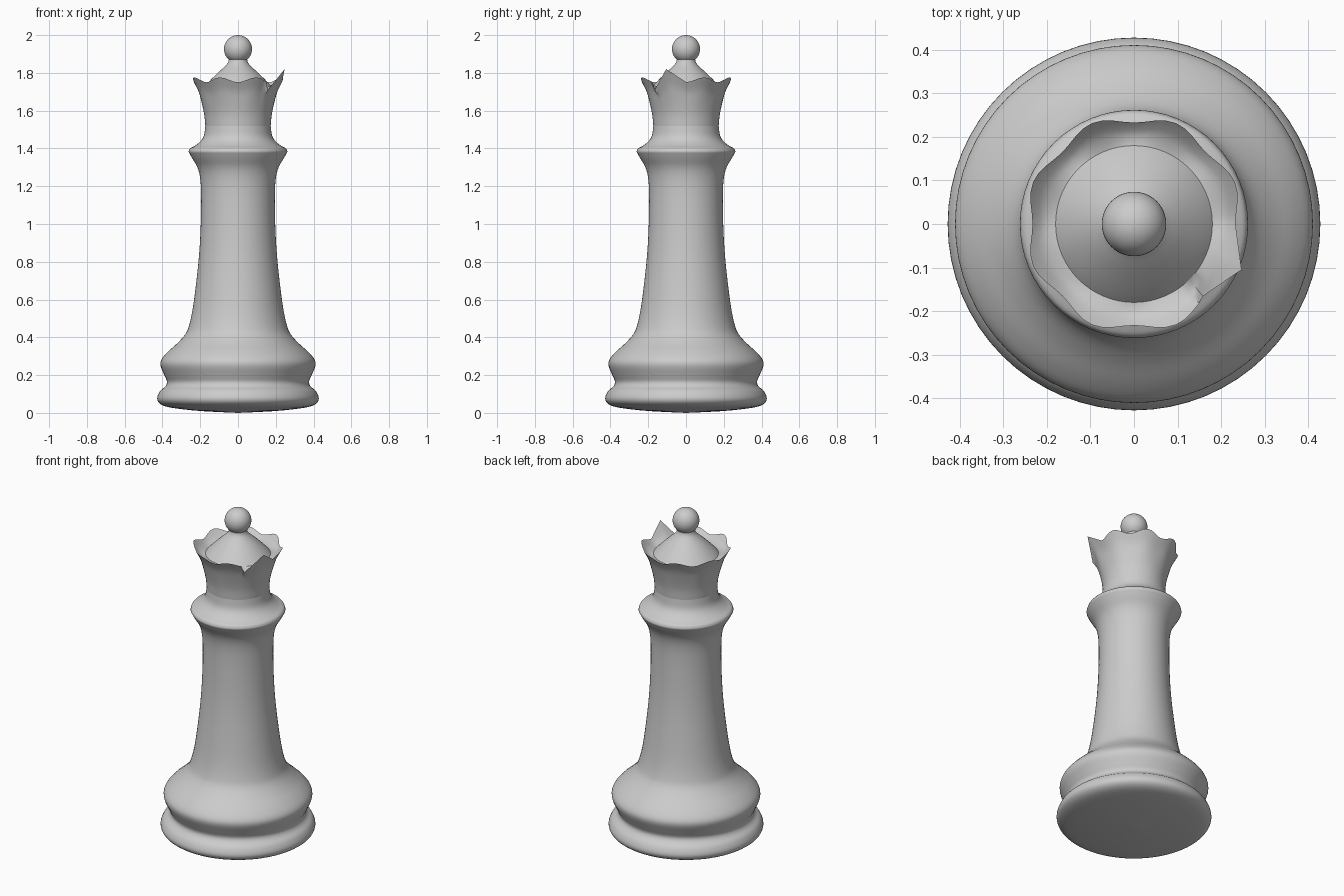
import bpy, bmesh
from math import sin, cos, pi, radians
from mathutils import Vector

if "Cube" in bpy.data.objects:
    bpy.data.objects.remove(bpy.data.objects["Cube"])

SEG = 64


def smooth_path(pts, steps=4):
    """Catmull-Rom curve through (radius, height) points."""
    p = [Vector(q) for q in pts]
    p = [2 * p[0] - p[1]] + p + [2 * p[-1] - p[-2]]
    out = []
    for i in range(1, len(p) - 2):
        a, b, c, d = p[i - 1:i + 3]
        for s in range(steps):
            t = s / steps
            out.append(0.5 * (2 * b + (c - a) * t + (2 * a - 5 * b + 4 * c - d) * t * t
                              + (3 * b - a - 3 * c + d) * t ** 3))
    return out + [p[-2]]


def skin_rings(name, rings, angle=50):
    """Join rings of SEG points into a smooth-shaded surface."""
    bm = bmesh.new()
    rows = [[bm.verts.new(c) for c in ring] for ring in rings]
    for lo, hi in zip(rows, rows[1:]):
        for j in range(SEG):
            k = (j + 1) % SEG
            bm.faces.new((lo[j], lo[k], hi[k], hi[j]))
    bmesh.ops.remove_doubles(bm, verts=bm.verts, dist=1e-5)
    me = bpy.data.meshes.new(name)
    bm.to_mesh(me)
    bm.free()
    ob = bpy.data.objects.new(name, me)
    bpy.context.collection.objects.link(ob)
    bpy.ops.object.select_all(action='DESELECT')
    ob.select_set(True)
    bpy.context.view_layer.objects.active = ob
    bpy.ops.object.shade_smooth_by_angle(angle=radians(angle))
    return ob


def circle(r, z):
    return [Vector((r * cos(2 * pi * j / SEG), r * sin(2 * pi * j / SEG), z)) for j in range(SEG)]


def lathe(name, path):
    return skin_rings(name, [circle(max(r, 0), z) for r, z in path])


# Base and stem, up to the sharp collar edge, then the collar top
base = [(0, 0), (0.2, 0.01), (0.35, 0.027), (0.408, 0.045), (0.428, 0.075), (0.413, 0.115),
        (0.385, 0.14), (0.376, 0.165), (0.39, 0.2), (0.41, 0.25), (0.404, 0.285),
        (0.37, 0.325), (0.32, 0.37), (0.28, 0.415), (0.26, 0.46), (0.24, 0.55), (0.22, 0.7),
        (0.205, 0.85), (0.197, 1.0), (0.195, 1.15), (0.2, 1.24), (0.215, 1.3),
        (0.245, 1.352), (0.262, 1.383)]
collar = [(0.262, 1.383), (0.254, 1.4), (0.225, 1.416), (0.197, 1.44), (0.18, 1.47), (0.173, 1.52)]
lathe("base_and_stem", smooth_path(base) + smooth_path(collar)[1:])

# Crown rim: eight soft points, one of them a sharp bent-up spike
LEFT, TIP, RIGHT = Vector((0.158, -0.166, 1.71)), Vector((0.247, -0.105, 1.82)), Vector((0.233, 0, 1.752))


def rim_point(j):
    deg = 360 * j / SEG
    if deg >= 315:
        t = (deg - 315) / 22.5
        return LEFT.lerp(TIP, t) if t <= 1 else TIP.lerp(RIGHT, t - 1)
    if deg == 0:
        return RIGHT.copy()
    wave = cos(8 * radians(deg - 22.5))
    r = 0.242 + 0.009 * wave
    return Vector((r * cos(radians(deg)), r * sin(radians(deg)), 1.763 + 0.013 * wave))


rim = [rim_point(j) for j in range(SEG)]
wall = smooth_path([(0.173, 1.52), (0.179, 1.58), (0.196, 1.66), (0.21, 1.71), (0.234, 1.762)])
rings = []
for r, z in wall:
    w = max(0, (z - 1.58) / 0.182) ** 1.5
    rings.append([c + w * (p - q) for c, p, q in zip(circle(r, z), rim, circle(0.234, 1.762))])

# Hollow inside the rim, falling to the foot of the dome
foot = circle(0.18, 1.725)
for t in (0.33, 0.66, 1):
    rings.append([p.lerp(f, t) - Vector((0, 0, 0.012 * sin(pi * t))) for p, f in zip(rim, foot)])
skin_rings("crown", rings)

# Dome inside the crown, with a thin neck
lathe("crown_dome", smooth_path([(0.18, 1.725), (0.165, 1.742), (0.14, 1.768), (0.105, 1.802),
                                 (0.072, 1.832), (0.053, 1.855), (0.047, 1.88)]))

# Ball finial
lathe("ball_finial", [(0.074 * sin(pi * i / 24), 1.926 - 0.074 * cos(pi * i / 24)) for i in range(25)])
